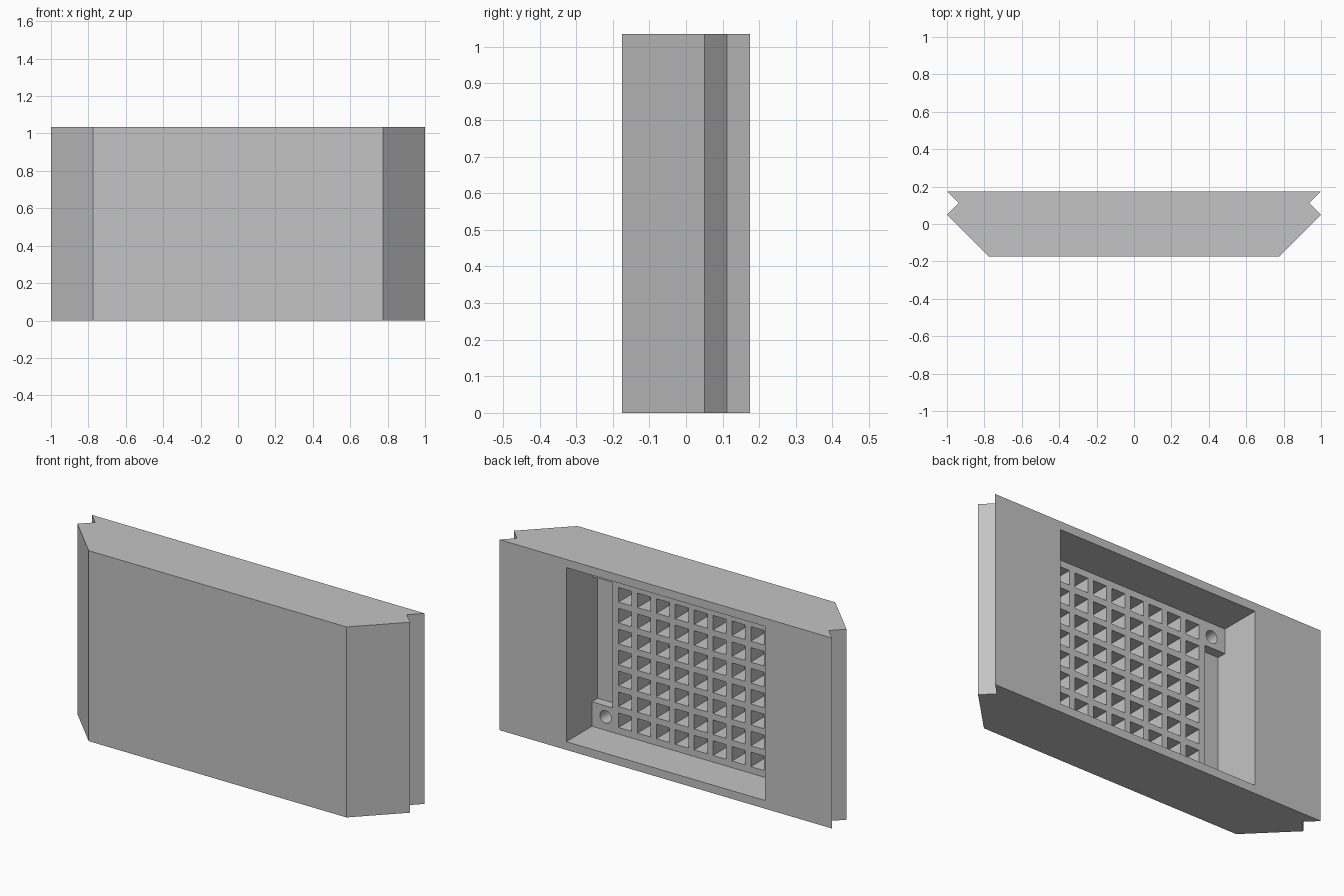
import bpy
import bmesh
from mathutils import Matrix, Vector

cube = bpy.data.objects.get("Cube")
if cube:
    bpy.data.objects.remove(cube, do_unlink=True)

HEIGHT = 1.035
MID_Z = HEIGHT / 2
BACK = 0.175
LEDGE = BACK - 0.22       # face of the grid and corner bosses
SLOT = BACK - 0.27        # floor of the side slots
HOLE_FLOOR = -0.155
POCKET_X = 0.597
POCKET_Z = 0.473
GRID_X = 0.473
PITCH = 0.1136
HOLE = 0.079

grey = bpy.data.materials.new("plain_grey")
grey.use_nodes = True
colour = (0.55, 0.55, 0.55, 1)
grey.diffuse_color = colour
grey.node_tree.nodes["Principled BSDF"].inputs["Base Color"].default_value = colour


def finish(bm, name):
    bmesh.ops.recalc_face_normals(bm, faces=bm.faces)
    mesh = bpy.data.meshes.new(name)
    bm.to_mesh(mesh)
    bm.free()
    mesh.materials.append(grey)
    obj = bpy.data.objects.new(name, mesh)
    bpy.context.collection.objects.link(obj)
    return obj


def add_box(bm, x, z, width, height, y0, y1):
    place = Matrix.Translation((x, (y0 + y1) / 2, z))
    size = Matrix.Diagonal((width, y1 - y0, height, 1))
    bmesh.ops.create_cube(bm, size=1, matrix=place @ size)


def add_bore(bm, x, z, radius, y0, y1):
    place = Matrix.Translation((x, (y0 + y1) / 2, z)) @ Matrix.Rotation(1.5707963, 4, 'X')
    bmesh.ops.create_cone(bm, cap_ends=True, segments=32, radius1=radius,
                          radius2=radius, depth=y1 - y0, matrix=place)


def cut(target, bm):
    cutter = finish(bm, "cutter")
    cutter.hide_render = True
    mod = target.modifiers.new("cut", 'BOOLEAN')
    mod.operation = 'DIFFERENCE'
    mod.solver = 'EXACT'
    mod.object = cutter
    bpy.context.view_layer.objects.active = target
    bpy.ops.object.modifier_apply(modifier=mod.name)
    bpy.data.objects.remove(cutter, do_unlink=True)


# Body: chamfered front, V groove along each end
half = [(0.775, -BACK), (1, 0.05), (0.937, 0.112), (1, BACK)]
outline = half + [(-x, y) for x, y in reversed(half)]
bm = bmesh.new()
base = bm.faces.new([bm.verts.new((x, y, 0)) for x, y in outline])
top = bmesh.ops.extrude_face_region(bm, geom=[base])["geom"]
bmesh.ops.translate(bm, vec=Vector((0, 0, HEIGHT)),
                    verts=[v for v in top if isinstance(v, bmesh.types.BMVert)])
body = finish(bm, "panel_body")

# Rectangular pocket in the back
bm = bmesh.new()
add_box(bm, 0, MID_Z, POCKET_X * 2, POCKET_Z * 2, LEDGE, BACK + 0.1)
cut(body, bm)

# Square grid holes, side slots and round corner bores
bm = bmesh.new()
for i in range(8):
    for j in range(8):
        add_box(bm, (i - 3.5) * PITCH, MID_Z + (j - 3.5) * PITCH,
                HOLE, HOLE, HOLE_FLOOR, LEDGE + 0.03)
for side in (-1, 1):
    add_box(bm, side * (GRID_X + POCKET_X) / 2, MID_Z,
            POCKET_X - GRID_X, 0.68, SLOT, LEDGE + 0.03)
    for level in (-1, 1):
        add_bore(bm, side * 0.515, MID_Z + level * 0.4, 0.034, HOLE_FLOOR, LEDGE + 0.03)
cut(body, bm)

# Flat panels with smooth bore walls
bpy.ops.object.select_all(action='DESELECT')
body.select_set(True)
bpy.context.view_layer.objects.active = body
bpy.ops.object.shade_smooth_by_angle(angle=0.5)
